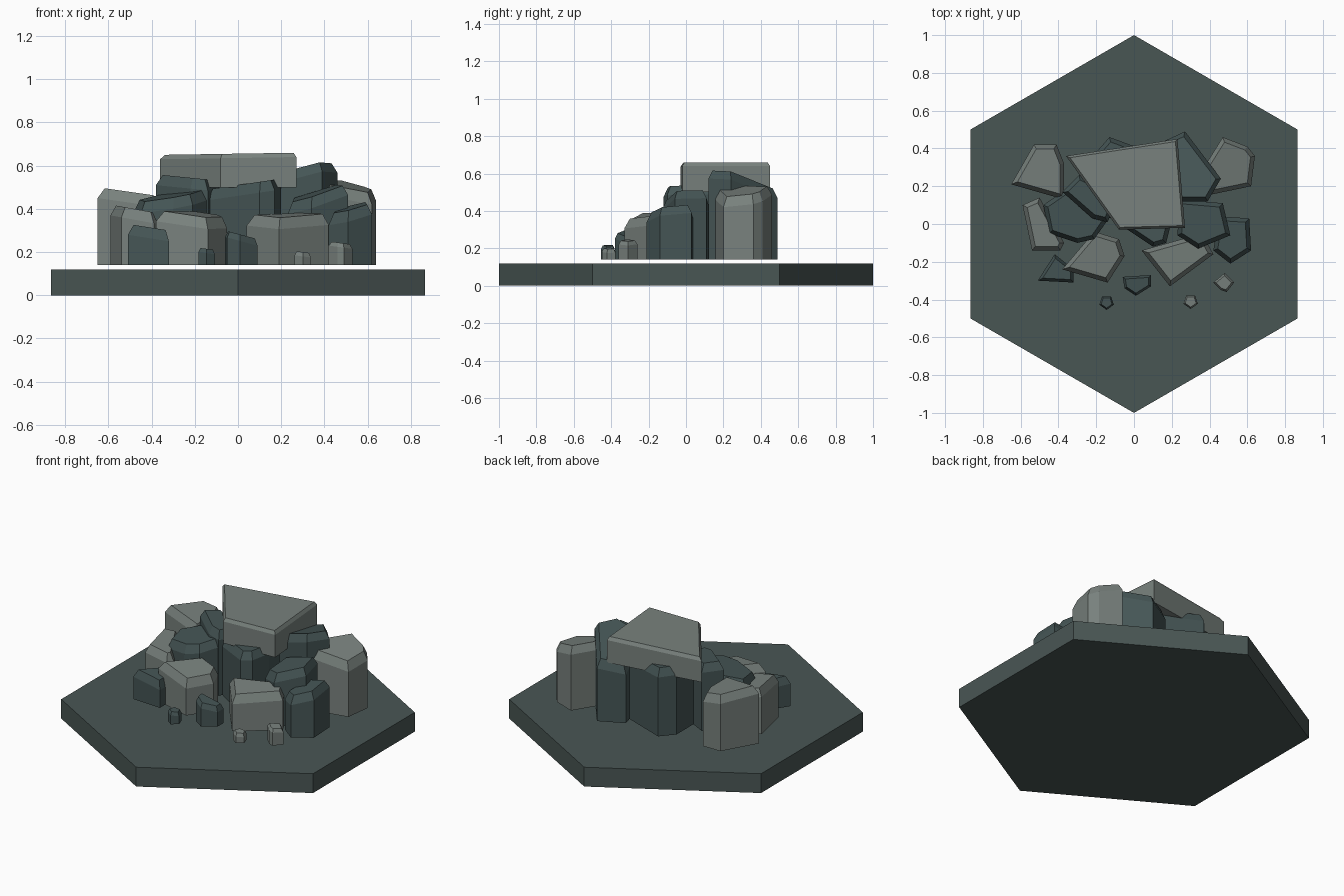
import bpy, bmesh, math
from mathutils import Vector

if "Cube" in bpy.data.objects:
    bpy.data.objects.remove(bpy.data.objects["Cube"])


def material(name, rgb):
    m = bpy.data.materials.new(name)
    m.diffuse_color = [*(((c / 255 + 0.055) / 1.055) ** 2.4 for c in rgb), 1]
    m.use_nodes = True
    m.node_tree.nodes["Principled BSDF"].inputs["Base Color"].default_value = m.diffuse_color
    return m


BASE = material("dark slate ground", (73, 86, 84))
DARK = material("dark slate rock", (69, 85, 85))
LIGHT = material("pale grey rock", (120, 129, 125))


def inset(pts, d):
    """Mitred inward offset of a counter-clockwise outline."""
    out = []
    for i, p in enumerate(pts):
        a = (p - pts[i - 1]).normalized()
        b = (pts[(i + 1) % len(pts)] - p).normalized()
        na, nb = Vector((-a.y, a.x)), Vector((-b.y, b.x))
        out.append(p + (na + nb) * d / max(0.45, 1 + na.dot(nb)))
    return out


def prism(name, outline, mat, z_left, z_right, tilt=0.0, edge=0.022, drop=0.05, bottom=0.14):
    """Upright block with a sloping top and an optional chamfered rim."""
    pts = [Vector(p) for p in outline]
    area = sum(pts[i - 1].x * p.y - p.x * pts[i - 1].y for i, p in enumerate(pts))
    if area < 0:
        pts.reverse()
    x0, x1 = min(p.x for p in pts), max(p.x for p in pts)
    ym = sum(p.y for p in pts) / len(pts)

    def top(p):
        return z_left + (z_right - z_left) * (p.x - x0) / (x1 - x0) + tilt * (p.y - ym)

    bm = bmesh.new()
    rings = [[bm.verts.new((p.x, p.y, bottom)) for p in pts],
             [bm.verts.new((p.x, p.y, top(p) - drop)) for p in pts]]
    if edge:
        rings.append([bm.verts.new((p.x, p.y, top(p))) for p in inset(pts, edge)])
    n = len(pts)
    for lo, hi in zip(rings, rings[1:]):
        for i in range(n):
            j = (i + 1) % n
            bm.faces.new((lo[i], lo[j], hi[j], hi[i]))
    bm.faces.new(rings[0][::-1])
    bm.faces.new(rings[-1])
    bmesh.ops.recalc_face_normals(bm, faces=bm.faces)
    me = bpy.data.meshes.new(name)
    bm.to_mesh(me)
    bm.free()
    me.materials.append(mat)
    ob = bpy.data.objects.new(name, me)
    bpy.context.collection.objects.link(ob)
    return ob


# Hexagonal ground tile
hexagon = [(math.sin(k * math.pi / 3), math.cos(k * math.pi / 3)) for k in range(6)]
prism("ground_tile", hexagon, BASE, 0.12, 0.12, edge=0, drop=0, bottom=0)

# Flat slab resting on the pile
prism("top_slab", [(-0.36, 0.36), (0.23, 0.45), (0.27, -0.02), (-0.08, -0.03)],
      LIGHT, 0.65, 0.66, edge=0.012, drop=0.02, bottom=0.50)

# Tall dark rocks carrying the slab
prism("back_right_support", [(0.27, 0.49), (0.46, 0.24), (0.39, 0.12), (0.20, 0.12), (0.12, 0.42)],
      DARK, 0.52, 0.61, -0.2)
prism("back_left_support", [(-0.13, 0.46), (0.14, 0.36), (0.12, 0.15), (-0.20, 0.18), (-0.20, 0.38)],
      DARK, 0.56, 0.54)
prism("left_support", [(-0.38, 0.17), (-0.29, 0.26), (-0.08, 0.15), (-0.14, 0.01), (-0.22, 0.03)],
      DARK, 0.56, 0.53)
prism("front_support", [(-0.14, 0.04), (0.10, -0.12), (0.17, -0.10), (0.20, 0.02), (0.17, 0.22), (-0.12, 0.20)],
      DARK, 0.49, 0.54)

# Middle ring of dark rocks
prism("middle_right_rock", [(0.24, 0.13), (0.47, 0.11), (0.51, -0.06), (0.34, -0.13), (0.23, -0.06)],
      DARK, 0.43, 0.52, 0.1)
prism("middle_left_rock", [(-0.48, 0.10), (-0.35, 0.19), (-0.14, 0.02), (-0.21, -0.08), (-0.30, -0.10), (-0.45, -0.05)],
      DARK, 0.43, 0.49, 0.1)
prism("outer_right_rock", [(0.45, 0.04), (0.61, 0.03), (0.62, -0.14), (0.51, -0.21), (0.42, -0.14)],
      DARK, 0.38, 0.43, 0.1)

# Pale outer rocks
prism("back_left_rock", [(-0.65, 0.21), (-0.53, 0.42), (-0.41, 0.42), (-0.37, 0.32), (-0.37, 0.13)],
      LIGHT, 0.50, 0.46)
prism("back_right_rock", [(0.37, 0.30), (0.47, 0.46), (0.60, 0.41), (0.64, 0.36), (0.62, 0.20), (0.38, 0.15)],
      LIGHT, 0.54, 0.48, 0.13)
prism("outer_left_rock", [(-0.59, 0.10), (-0.50, 0.14), (-0.37, -0.10), (-0.39, -0.14), (-0.54, -0.14)],
      LIGHT, 0.42, 0.38)
prism("front_right_rock", [(0.04, -0.14), (0.36, -0.05), (0.42, -0.16), (0.19, -0.33)],
      LIGHT, 0.37, 0.375, 0.1)
prism("front_left_rock", [(-0.21, -0.04), (-0.08, -0.08), (-0.05, -0.17), (-0.14, -0.31), (-0.38, -0.24)],
      LIGHT, 0.40, 0.36, 0.1)

# Small front rocks
prism("small_left_rock", [(-0.51, -0.30), (-0.42, -0.16), (-0.32, -0.24), (-0.32, -0.31)],
      DARK, 0.33, 0.30, edge=0.015)
prism("small_center_rock", [(-0.06, -0.28), (0.09, -0.27), (0.09, -0.33), (0.01, -0.38), (-0.05, -0.34)],
      DARK, 0.30, 0.26, edge=0.012, drop=0.03)
prism("small_right_rock", [(0.42, -0.31), (0.48, -0.26), (0.53, -0.31), (0.49, -0.36), (0.46, -0.35)],
      LIGHT, 0.25, 0.235, edge=0.01, drop=0.02)

# Pebbles
for name, x, y, mat, height in (("dark_pebble", -0.145, -0.415, DARK, 0.22),
                                ("pale_pebble", 0.30, -0.41, LIGHT, 0.205)):
    ring = [(x - 0.04 * math.sin(k * math.tau / 5), y - 0.04 * math.cos(k * math.tau / 5)) for k in range(5)]
    prism(name, ring, mat, height, height - 0.01, edge=0.008, drop=0.02)
